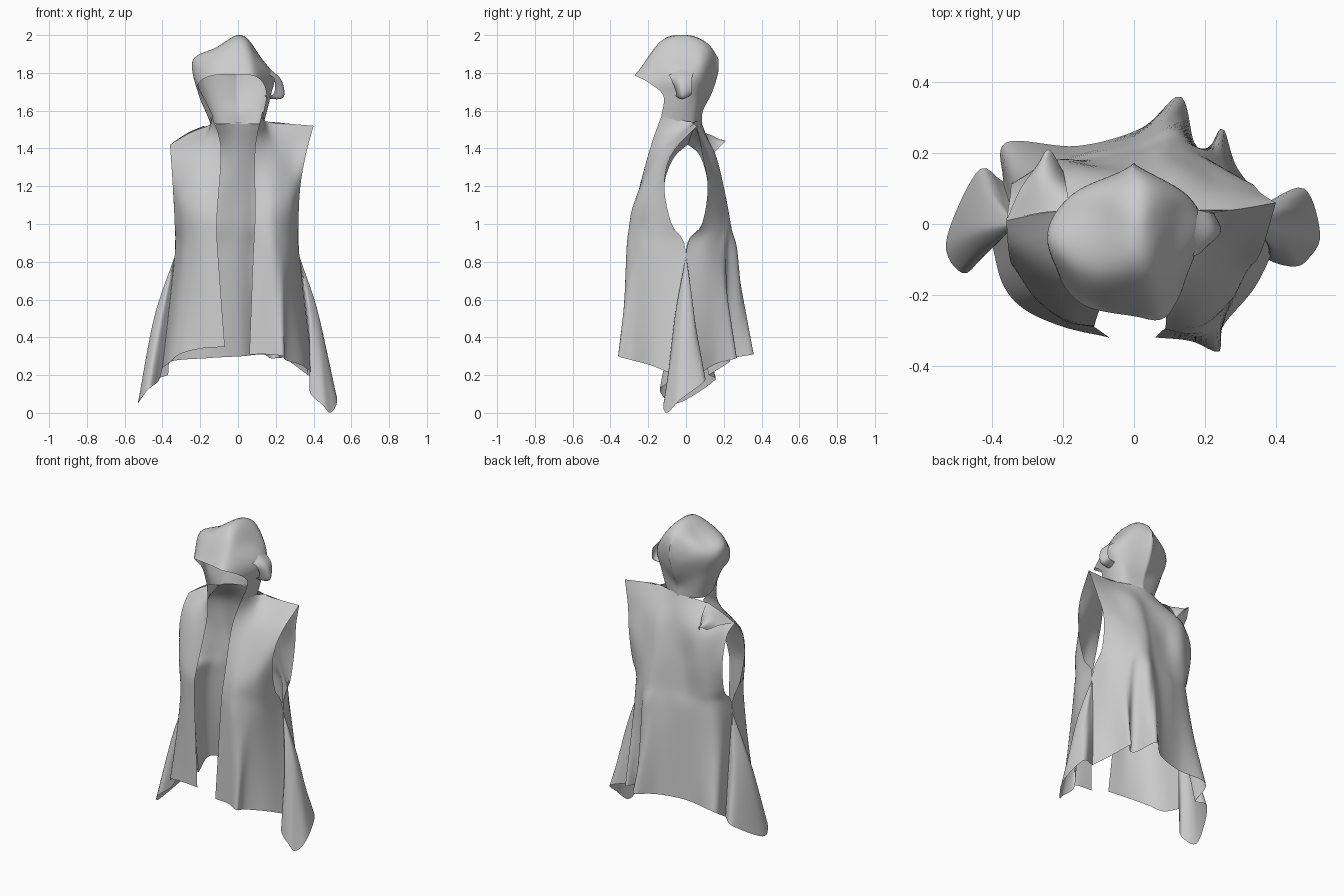
import bpy, bmesh
from mathutils import Vector


def spline(pts, n):
    """Catmull-Rom through pts, resampled to n points evenly by length."""
    p = [Vector(q) for q in pts]
    p = [2 * p[0] - p[1]] + p + [2 * p[-1] - p[-2]]
    dense = []
    for i in range(1, len(p) - 2):
        a, b, c, d = p[i - 1:i + 3]
        for k in range(16):
            t = k / 16
            dense.append(0.5 * (2 * b + (c - a) * t + (2 * a - 5 * b + 4 * c - d) * t * t
                                + (3 * b - a - 3 * c + d) * t ** 3))
    dense.append(p[-2])
    acc = [0.0]
    for a, b in zip(dense, dense[1:]):
        acc.append(acc[-1] + (b - a).length)
    out, j = [], 0
    for i in range(n):
        s = acc[-1] * i / (n - 1)
        while j < len(acc) - 2 and acc[j + 1] < s:
            j += 1
        f = (s - acc[j]) / max(acc[j + 1] - acc[j], 1e-9)
        out.append(dense[j].lerp(dense[j + 1], min(max(f, 0), 1)))
    return out


def cloth(name, rows, n=33, m=33):
    """Single-sided cloth sheet lofted through a few cross-section curves."""
    across = [spline(r, n) for r in rows]
    cols = [spline([r[i] for r in across], m) for i in range(n)]
    bm = bmesh.new()
    v = [[bm.verts.new(q) for q in c] for c in cols]
    for i in range(n - 1):
        for j in range(m - 1):
            bm.faces.new((v[i][j], v[i][j + 1], v[i + 1][j + 1], v[i + 1][j]))
    bmesh.ops.remove_doubles(bm, verts=bm.verts, dist=0.0005)
    bmesh.ops.recalc_face_normals(bm, faces=bm.faces)
    me = bpy.data.meshes.new(name)
    bm.to_mesh(me)
    bm.free()
    for f in me.polygons:
        f.use_smooth = True
    ob = bpy.data.objects.new(name, me)
    bpy.context.collection.objects.link(ob)
    return ob


# Front panels: inner edge to armhole / side, shoulder to hem
cloth("front_panel_right", [
    [(.13, -.12, 1.6), (.14, -.02, 1.55), (.17, .035, 1.54), (.28, .04, 1.53), (.40, .06, 1.52)],
    [(.09, -.19, 1.4), (.17, -.14, 1.39), (.28, -.09, 1.37), (.36, -.075, 1.37)],
    [(.09, -.27, 1.1), (.18, -.27, 1.12), (.27, -.21, 1.14), (.33, -.115, 1.2)],
    [(.088, -.295, .98), (.19, -.295, .98), (.28, -.2, .98), (.32, -.077, 1.0)],
    [(.08, -.30, .83), (.20, -.31, .83), (.29, -.19, .83), (.325, 0, .83)],
    [(.06, -.32, .31), (.16, -.33, .31), (.24, -.36, .30), (.25, -.29, .28),
     (.34, -.18, .25), (.40, -.06, .2)],
])
cloth("front_panel_left", [
    [(-.14, -.12, 1.58), (-.145, -.02, 1.54), (-.16, .045, 1.52), (-.26, .03, 1.48),
     (-.36, .01, 1.42)],
    [(-.09, -.19, 1.4), (-.17, -.15, 1.39), (-.27, -.11, 1.37), (-.355, -.065, 1.35)],
    [(-.11, -.28, 1.06), (-.19, -.26, 1.1), (-.28, -.2, 1.13), (-.345, -.115, 1.2)],
    [(-.112, -.29, .96), (-.2, -.27, .97), (-.28, -.2, .98), (-.335, -.077, 1.0)],
    [(-.105, -.295, .83), (-.2, -.27, .83), (-.29, -.18, .83), (-.335, 0, .83)],
    [(-.07, -.32, .35), (-.20, -.29, .34), (-.31, -.24, .31), (-.37, -.17, .26), (-.40, -.06, .24)],
])

# Back panel: left armhole to right armhole, with soft folds deepening to the hem
cloth("back_panel", [
    [(-.36, .01, 1.42), (-.26, .03, 1.48), (-.16, .045, 1.52), (0, .08, 1.54), (.17, .035, 1.54),
     (.28, .04, 1.53), (.40, .06, 1.52)],
    [(-.35, .075, 1.36), (-.22, .15, 1.37), (0, .14, 1.38), (.12, .15, 1.38), (.24, .11, 1.37),
     (.36, .085, 1.37)],
    [(-.345, .115, 1.2), (-.22, .18, 1.17), (-.1, .17, 1.17), (.02, .19, 1.17), (.1, .205, 1.17),
     (.22, .17, 1.17), (.33, .115, 1.2)],
    [(-.335, .085, 1.0), (-.26, .16, .99), (-.12, .185, .98), (.01, .21, .98), (.11, .24, .98),
     (.21, .185, .98), (.32, .085, 1.0)],
    [(-.335, 0, .83), (-.30, .14, .83), (-.14, .20, .83), (0, .23, .83), (.11, .275, .83),
     (.17, .22, .83), (.22, .2, .83), (.29, .11, .83), (.325, 0, .83)],
    [(-.37, .12, .2), (-.36, .23, .27), (-.16, .22, .29), (.02, .27, .3), (.13, .36, .31),
     (.17, .23, .29), (.21, .21, .29), (.25, .27, .29), (.29, .16, .26), (.37, .06, .2)],
], n=81, m=41)

# Side gussets: fan from the armpit to a drooping fold
cloth("side_gusset_right", [
    [(.325, 0, .83), (.325, .001, .83), (.325, .002, .83)],
    [(.363, -.035, .52), (.385, -.06, .5), (.43, -.02, .5), (.41, .04, .52), (.345, .035, .52)],
    [(.40, -.06, .2), (.38, -.1, .11), (.45, -.12, .04), (.49, -.10, 0), (.525, -.03, .07),
     (.48, .1, .17), (.37, .06, .2)],
])
cloth("side_gusset_left", [
    [(-.335, 0, .83), (-.335, .001, .83), (-.335, .002, .83)],
    [(-.367, -.035, .53), (-.41, -.07, .5), (-.445, -.02, .5), (-.40, .07, .52), (-.35, .06, .52)],
    [(-.40, -.06, .24), (-.42, -.08, .17), (-.48, -.14, .12), (-.53, -.05, .05), (-.44, .15, .17),
     (-.37, .12, .2)],
])

# Hood: arches from the straight slanted brim back to the rear seam
cloth("hood", [
    [(-.13, -.13, 1.57), (-.18, -.11, 1.67), (-.21, -.15, 1.74), (-.14, -.23, 1.785),
     (0, -.26, 1.79), (.08, -.268, 1.785), (.13, -.2, 1.75), (.15, -.12, 1.68), (.13, -.13, 1.57)],
    [(-.15, -.06, 1.55), (-.21, -.04, 1.69), (-.24, -.06, 1.86), (-.12, -.13, 1.92),
     (.02, -.13, 1.97), (.1, -.13, 1.88), (.18, -.06, 1.78), (.17, -.04, 1.67), (.14, -.06, 1.55)],
    [(-.14, 0, 1.53), (-.18, .03, 1.69), (-.22, .03, 1.84), (-.1, .03, 1.93), (.02, 0, 2.0),
     (.13, .02, 1.87), (.19, .02, 1.77), (.16, .02, 1.66), (.13, 0, 1.53)],
    [(-.1, .05, 1.53), (-.12, .07, 1.66), (-.15, .1, 1.82), (-.06, .11, 1.92), (.02, .115, 1.955),
     (.09, .11, 1.89), (.14, .09, 1.78), (.12, .07, 1.66), (.1, .05, 1.53)],
    [(0, .085, 1.53), (0, .09, 1.6), (0, .135, 1.69), (0, .17, 1.8), (0, .17, 1.88),
     (0, .17, 1.8), (0, .135, 1.69), (0, .09, 1.6), (0, .085, 1.53)],
], n=57, m=41)

# Crumpled fold on the side of the hood
cloth("hood_side_fold", [
    [(.14, -.1, 1.8), (.17, -.03, 1.82), (.18, .04, 1.8)],
    [(.19, -.08, 1.77), (.23, -.03, 1.76), (.22, .03, 1.76)],
    [(.19, -.05, 1.69), (.24, -.02, 1.67), (.22, .03, 1.69)],
    [(.14, -.07, 1.68), (.16, -.02, 1.66), (.16, .02, 1.68)],
], n=17, m=17)

# Loose shoulder flap falling to the back
cloth("shoulder_flap_left", [
    [(-.36, .01, 1.42), (-.27, .03, 1.48), (-.18, .04, 1.52)],
    [(-.32, .1, 1.43), (-.26, .13, 1.47), (-.19, .1, 1.47)],
    [(-.27, .17, 1.41), (-.24, .21, 1.44), (-.2, .15, 1.38)],
], n=17, m=17)
